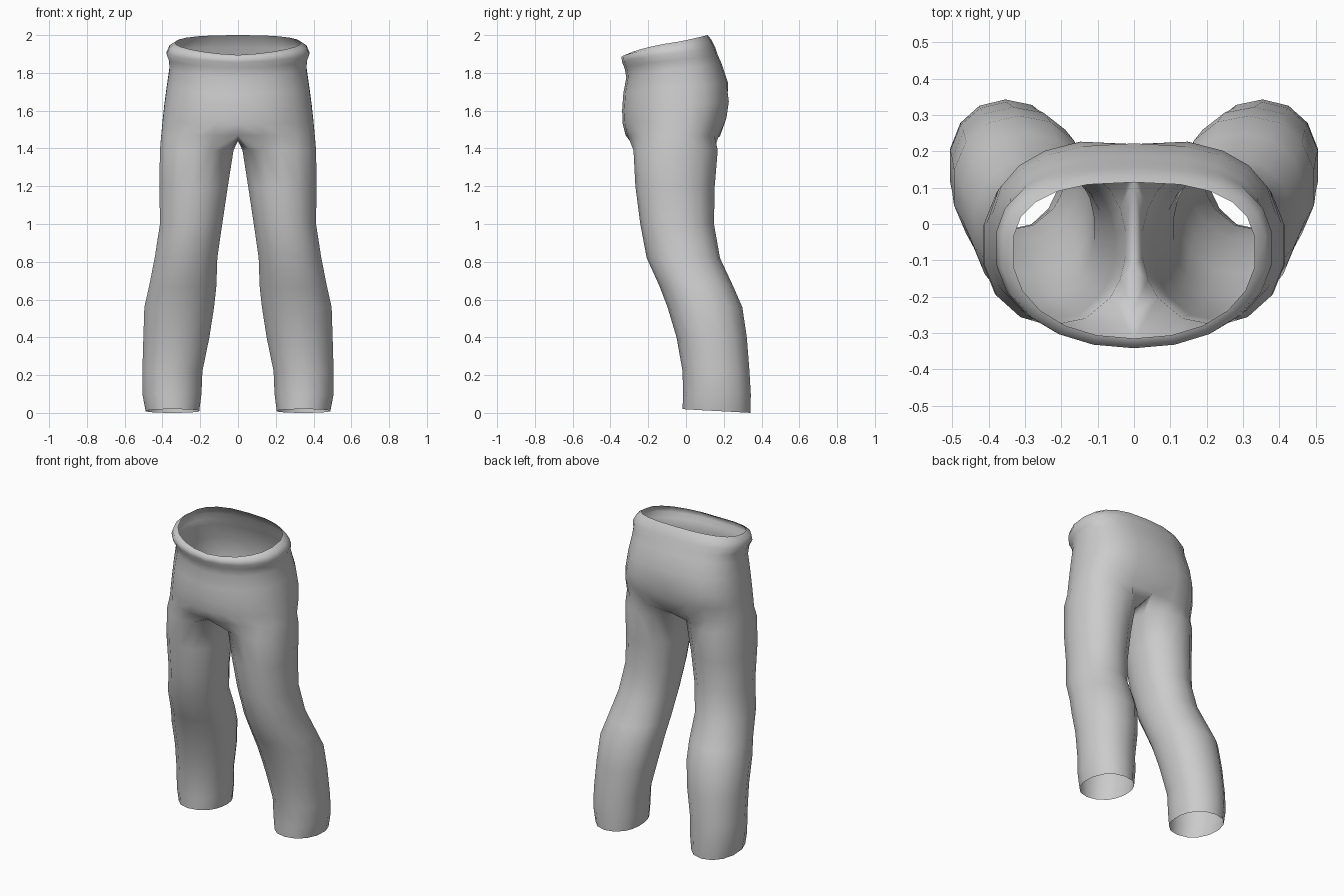
import bpy, bmesh
from math import sin, cos, radians, copysign

if "Cube" in bpy.data.objects:
    bpy.data.objects.remove(bpy.data.objects["Cube"])

N_OUT = 12   # points on the outer half loop, front centre to back centre
N_IN = 4     # extra points along the crotch line / inner leg

# Waist to hips: half width, y front, y back, z front, z back
TORSO = [
    (0.335, -0.315, 0.115, 1.895, 2.000),
    (0.365, -0.342, 0.135, 1.885, 1.975),
    (0.382, -0.338, 0.155, 1.855, 1.935),
    (0.368, -0.325, 0.168, 1.825, 1.895),
    (0.366, -0.316, 0.188, 1.775, 1.850),
    (0.380, -0.332, 0.222, 1.690, 1.750),
    (0.393, -0.338, 0.235, 1.600, 1.650),
    (0.402, -0.335, 0.222, 1.530, 1.560),
    (0.410, -0.320, 0.180, 1.470, 1.465),
]
# Leg: z, x inner, x outer, y front, y back
LEG = [
    (1.39, 0.022, 0.418, -0.278, 0.168),
    (1.20, 0.052, 0.420, -0.268, 0.152),
    (1.00, 0.082, 0.417, -0.242, 0.148),
    (0.82, 0.108, 0.445, -0.208, 0.180),
    (0.67, 0.113, 0.475, -0.140, 0.250),
    (0.56, 0.125, 0.500, -0.098, 0.298),
    (0.40, 0.150, 0.505, -0.050, 0.322),
    (0.22, 0.187, 0.510, -0.018, 0.336),
    (0.10, 0.192, 0.510, -0.016, 0.343),
    (0.01, 0.204, 0.492, -0.018, 0.342),
]
# Crotch line at x = 0, back to front: y, z
CROTCH = [(0.12, 1.450), (0.01, 1.440), (-0.12, 1.440), (-0.24, 1.447)]


def spow(v, n):
    return copysign(abs(v) ** (2 / n), v)


def torso_ring(bm, w, yf, yb, zf, zb):
    ring = []
    for i in range(N_OUT):
        a = radians(-90 + 180 * i / (N_OUT - 1))
        n = 2.6 if a > 0 else 2.15
        x = w * spow(max(cos(a), 0), n) if 0 < i < N_OUT - 1 else 0
        mid = (yf + yb) / 2 + 0.02
        y = mid + spow(sin(a), n) * (yb - mid if a > 0 else mid - yf)
        t = ((sin(a) + 1) / 2) ** 0.7
        ring.append(bm.verts.new((x, y, zf + (zb - zf) * t)))
    return ring


def leg_ring(bm, z, xi, xo, yf, yb):
    angles = [-140 + 280 * i / (N_OUT - 1) for i in range(N_OUT)]
    angles += [140 + 80 * (i + 1) / (N_IN + 1) for i in range(N_IN)]
    ring = []
    for d in angles:
        a = radians(d)
        x = (xi + xo) / 2 + (xo - xi) / 2 * spow(cos(a), 2.15)
        y = (yf + yb) / 2 + (yb - yf) / 2 * spow(sin(a), 2.15)
        dz = -0.01 * sin(a) if z < 0.05 else 0
        ring.append(bm.verts.new((x, y, z + dz)))
    return ring


def bridge(bm, a, b, closed):
    n = len(a)
    for i in range(n if closed else n - 1):
        j = (i + 1) % n
        bm.faces.new((a[i], b[i], b[j], a[j]))


# Trousers: one open shell, right half built and mirrored
bm = bmesh.new()
torso = [torso_ring(bm, *r) for r in TORSO]
for a, b in zip(torso, torso[1:]):
    bridge(bm, a, b, False)

top = torso[-1] + [bm.verts.new((0, y, z)) for y, z in CROTCH]
legs = [top] + [leg_ring(bm, *r) for r in LEG]
for a, b in zip(legs, legs[1:]):
    bridge(bm, a, b, True)

# Seat cleft
for ring in torso[6:8]:
    ring[-1].co.y -= 0.015

bmesh.ops.recalc_face_normals(bm, faces=bm.faces)
mesh = bpy.data.meshes.new("trousers")
bm.to_mesh(mesh)
bm.free()
mesh.shade_smooth()
trousers = bpy.data.objects.new("trousers", mesh)
bpy.context.collection.objects.link(trousers)
mirror = trousers.modifiers.new("mirror", 'MIRROR')
mirror.use_clip = True
mirror.merge_threshold = 0.001
